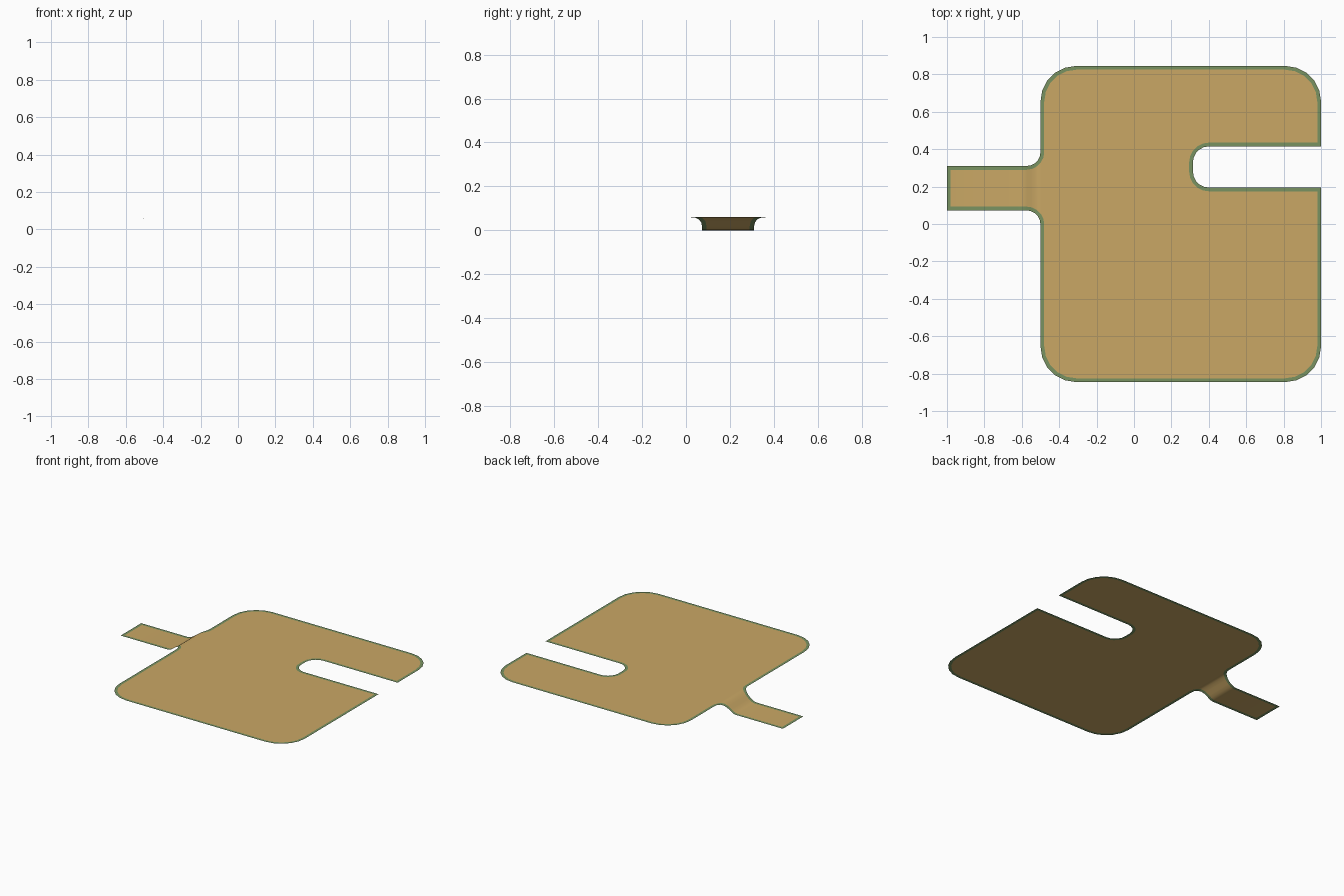
import bpy, bmesh, math
from mathutils import Vector

if "Cube" in bpy.data.objects:
    bpy.data.objects.remove(bpy.data.objects["Cube"])


def material(name, rgb):
    m = bpy.data.materials.new(name)
    m.diffuse_color = (*rgb, 1)
    m.use_nodes = True
    m.node_tree.nodes["Principled BSDF"].inputs["Base Color"].default_value = m.diffuse_color
    return m


def arc(cx, cy, r, a0, a1, n=5):
    angles = [math.radians(a0 + (a1 - a0) * i / n) for i in range(n + 1)]
    return [(cx + r * math.cos(a), cy + r * math.sin(a)) for a in angles]


# outline: tab on the left, rounded plate, slot open to the right
outline = [(-1, 0.31), (-1, 0.073)]
outline += arc(-0.575, -0.002, 0.075, 90, 0)        # lower tab fillet
outline += arc(-0.31, -0.655, 0.19, 180, 270)
outline += arc(0.81, -0.655, 0.19, 270, 360)
outline += [(1, 0.195)]
outline += arc(0.40, 0.28, 0.085, 270, 180)         # slot end
outline += arc(0.40, 0.33, 0.085, 180, 90)
outline += [(1, 0.415)]
outline += arc(0.81, 0.655, 0.19, 0, 90)
outline += arc(-0.31, 0.655, 0.19, 90, 180)
outline += arc(-0.575, 0.385, 0.075, 0, -90)        # upper tab fillet

bm = bmesh.new()
sheet = bm.faces.new([bm.verts.new((x, y, 0)) for x, y in outline])
bm.normal_update()

# green border ring around the tan sheet
ring = bmesh.ops.inset_region(bm, faces=[sheet], thickness=0.02,
                              use_boundary=True, use_even_offset=True)
for f in ring["faces"]:
    f.material_index = 1

# cut the neck into strips and bend it from the tab up to the plate
X0, X1, RISE, STEPS = -0.62, -0.50, 0.06, 8
for i in range(STEPS + 1):
    x = X0 + (X1 - X0) * i / STEPS
    bmesh.ops.bisect_plane(bm, geom=bm.verts[:] + bm.edges[:] + bm.faces[:],
                           dist=1e-5, plane_co=Vector((x, 0, 0)),
                           plane_no=Vector((1, 0, 0)))
bmesh.ops.triangulate(bm, faces=bm.faces[:])
for v in bm.verts:
    t = min(max((v.co.x - X0) / (X1 - X0), 0), 1)
    v.co.z = RISE * t * t * (3 - 2 * t)
bm.normal_update()
for f in bm.faces:
    if f.normal.z < 0:
        f.normal_flip()
    f.smooth = True

mesh = bpy.data.meshes.new("slotted_plate")
bm.to_mesh(mesh)
bm.free()
mesh.materials.append(material("tan", (0.59, 0.39, 0.13)))
mesh.materials.append(material("moss green", (0.19, 0.29, 0.12)))
bpy.context.collection.objects.link(bpy.data.objects.new("slotted_plate", mesh))
